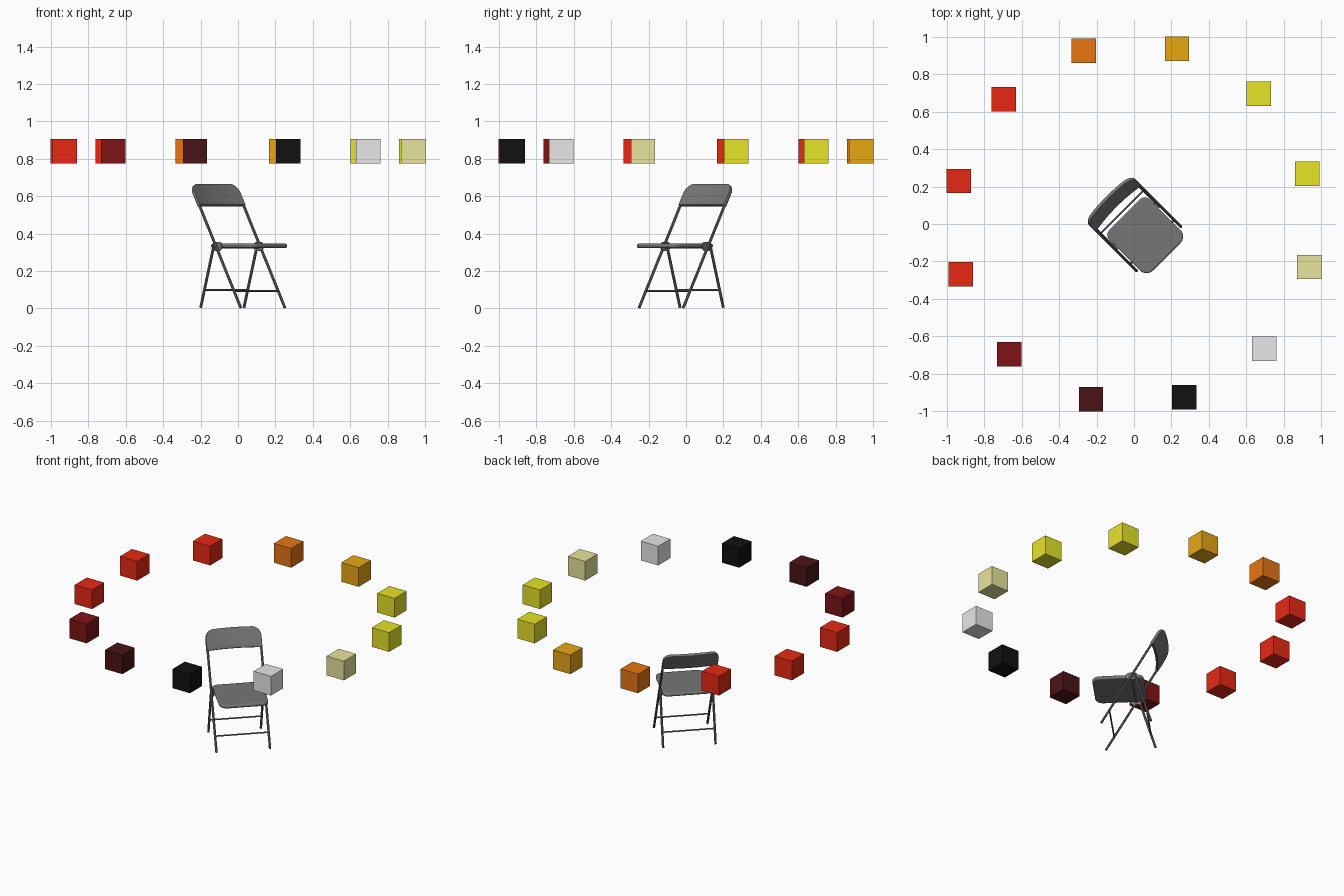
import bpy, bmesh, math
from mathutils import Vector

cube = bpy.data.objects.get("Cube")
if cube:
    bpy.data.objects.remove(cube, do_unlink=True)


def material(name, rgb):
    m = bpy.data.materials.new(name)
    m.use_nodes = True
    m.diffuse_color = (*rgb, 1)
    m.node_tree.nodes["Principled BSDF"].inputs["Base Color"].default_value = (*rgb, 1)
    return m


black = material("black", (0.0055, 0.0055, 0.0055))
dark_brown = material("dark brown", (0.068, 0.007, 0.008))
maroon = material("maroon", (0.21, 0.007, 0.008))
red = material("red", (0.8, 0.022, 0.007))
orange = material("orange", (0.8, 0.18, 0.007))
amber = material("amber", (0.8, 0.39, 0.007))
yellow = material("yellow", (0.8, 0.77, 0.022))
khaki = material("khaki", (0.8, 0.78, 0.33))
light_grey = material("light grey", (0.8, 0.8, 0.8))
chair_grey = material("chair grey", (0.18, 0.18, 0.18))

TURN = math.pi / 4      # the chair faces a corner
HALF = 0.167            # half distance between the legs


def add_mesh(name, bm, mat, turn=0.0):
    bmesh.ops.recalc_face_normals(bm, faces=bm.faces)
    me = bpy.data.meshes.new(name)
    bm.to_mesh(me)
    bm.free()
    me.materials.append(mat)
    ob = bpy.data.objects.new(name, me)
    ob.rotation_euler.z = turn
    bpy.context.collection.objects.link(ob)
    return ob


def smooth(ob):
    bpy.ops.object.select_all(action='DESELECT')
    ob.select_set(True)
    bpy.context.view_layer.objects.active = ob
    bpy.ops.object.shade_smooth_by_angle(angle=math.radians(40))


def tube(name, points, radius=0.0075):
    cu = bpy.data.curves.new(name, 'CURVE')
    cu.dimensions = '3D'
    cu.bevel_depth = radius
    cu.bevel_resolution = 2
    cu.use_fill_caps = True
    sp = cu.splines.new('POLY')
    sp.points.add(len(points) - 1)
    for p, co in zip(sp.points, points):
        p.co = (*co, 1)
    cu.materials.append(chair_grey)
    ob = bpy.data.objects.new(name, cu)
    ob.rotation_euler.z = TURN
    bpy.context.collection.objects.link(ob)
    bpy.ops.object.select_all(action='DESELECT')
    ob.select_set(True)
    bpy.context.view_layer.objects.active = ob
    bpy.ops.object.convert(target='MESH')
    smooth(bpy.context.object)


def lean(x, z, bulge=0.0):
    """Point on the leaning plane of the long frame, bowed back in the middle."""
    return Vector((x, -0.19 + 0.571 * z + bulge * (1 - (x / HALF) ** 2), z))


def rear(x, z):
    """Point on the plane of the rear legs."""
    return Vector((x, 0.12 - 0.3 * z, z))


def rounded_outline(hx, y0, y1, r0, r1, steps=6):
    """Rounded rectangle, with radius r0 at y0 and r1 at y1."""
    corners = [(hx, y1, r1, 0), (-hx, y1, r1, 1), (-hx, y0, r0, 2), (hx, y0, r0, 3)]
    pts = []
    for x, y, r, quarter in corners:
        cx = x - math.copysign(r, x)
        cy = y - r if y == y1 else y + r
        for i in range(steps + 1):
            a = (quarter + i / steps) * math.pi / 2
            pts.append((cx + r * math.cos(a), cy + r * math.sin(a)))
    return pts


# Ring of floating cubes, one hue after another
ring = [yellow, yellow, amber, orange, red, red, red, maroon,
        dark_brown, black, light_grey, khaki]
for i, mat in enumerate(ring):
    a = math.radians(16.2 + 30 * i)
    bm = bmesh.new()
    bmesh.ops.create_cube(bm, size=0.13)
    ob = add_mesh(f"ring_cube_{i + 1}", bm, mat)
    ob.location = (0.964 * math.cos(a), 0.964 * math.sin(a), 0.84)

# Long frame: front legs running up into an arch behind the backrest
arch = []
R, TOP = 0.045, 0.655
for i in range(7):
    a = i / 6 * math.pi / 2
    arch.append((HALF - R + R * math.cos(a), TOP - R + R * math.sin(a)))
for i in range(1, 6):
    arch.append(((HALF - R) * (1 - i / 3), TOP))
side = arch[:7]
path = [(HALF, 0.004)] + side + arch[7:-1] + [(-x, z) for x, z in reversed(side)] + [(-HALF, 0.004)]
tube("front_frame", [lean(x, z, 0.012 if z > 0.5 else 0) for x, z in path])

# Rear legs, rungs and the pivot rod under the seat
for x, label in ((HALF, "left"), (-HALF, "right")):
    k = x * 0.98
    tube(f"rear_leg_{label}", [rear(k, 0.004), rear(k, 0.355)])
tube("front_rung", [lean(-HALF, 0.093), lean(HALF, 0.093)], 0.005)
tube("rear_rung", [rear(-HALF, 0.098), rear(HALF, 0.098)], 0.005)
tube("pivot_rod", [(-HALF, 0.0, 0.325), (HALF, 0.0, 0.325)], 0.005)

# Side brackets joining the legs to the seat
for sgn, label in ((1, "left"), (-1, "right")):
    bm = bmesh.new()
    ring_verts = [bm.verts.new((sgn * 0.154, y, z + 0.332))
                  for y, z in rounded_outline(0.035, -0.024, 0.024, 0.02, 0.02, 4)]
    face = bm.faces.new(ring_verts)
    out = bmesh.ops.extrude_face_region(bm, geom=[face])
    bmesh.ops.translate(bm, vec=(sgn * 0.005, 0, 0),
                        verts=[g for g in out["geom"] if isinstance(g, bmesh.types.BMVert)])
    add_mesh(f"bracket_{label}", bm, chair_grey, TURN)

# Seat: rounded slab with softened rims
bm = bmesh.new()
face = bm.faces.new([bm.verts.new((x, y, 0.324))
                     for x, y in rounded_outline(0.153, -0.248, 0.07, 0.05, 0.035)])
out = bmesh.ops.extrude_face_region(bm, geom=[face])
bmesh.ops.translate(bm, vec=(0, 0, 0.022),
                    verts=[g for g in out["geom"] if isinstance(g, bmesh.types.BMVert)])
seat = add_mesh("seat", bm, chair_grey, TURN)
bev = seat.modifiers.new("rim", 'BEVEL')
bev.width, bev.segments = 0.008, 3
bev.limit_method, bev.angle_limit = 'ANGLE', math.radians(50)
smooth(seat)

# Backrest: bowed panel with rounded top corners
bm = bmesh.new()
W, R, ROWS, COLS = 0.174, 0.05, 5, 24
grid = []
for i in range(COLS + 1):
    x = -W * math.cos(math.pi * i / COLS)
    over = max(0, abs(x) - (W - R))
    top = 0.662 - R + math.sqrt(max(0, R * R - over * over))
    grid.append([bm.verts.new(lean(x, 0.55 + (top - 0.55) * j / ROWS, 0.014))
                 for j in range(ROWS + 1)])
for a, b in zip(grid, grid[1:]):
    for j in range(ROWS):
        bm.faces.new((a[j], b[j], b[j + 1], a[j + 1]))
back = add_mesh("backrest", bm, chair_grey, TURN)
sol = back.modifiers.new("thickness", 'SOLIDIFY')
sol.thickness, sol.offset = 0.018, 0
bev = back.modifiers.new("edges", 'BEVEL')
bev.width, bev.segments = 0.005, 2
bev.limit_method, bev.angle_limit = 'ANGLE', math.radians(50)
smooth(back)
